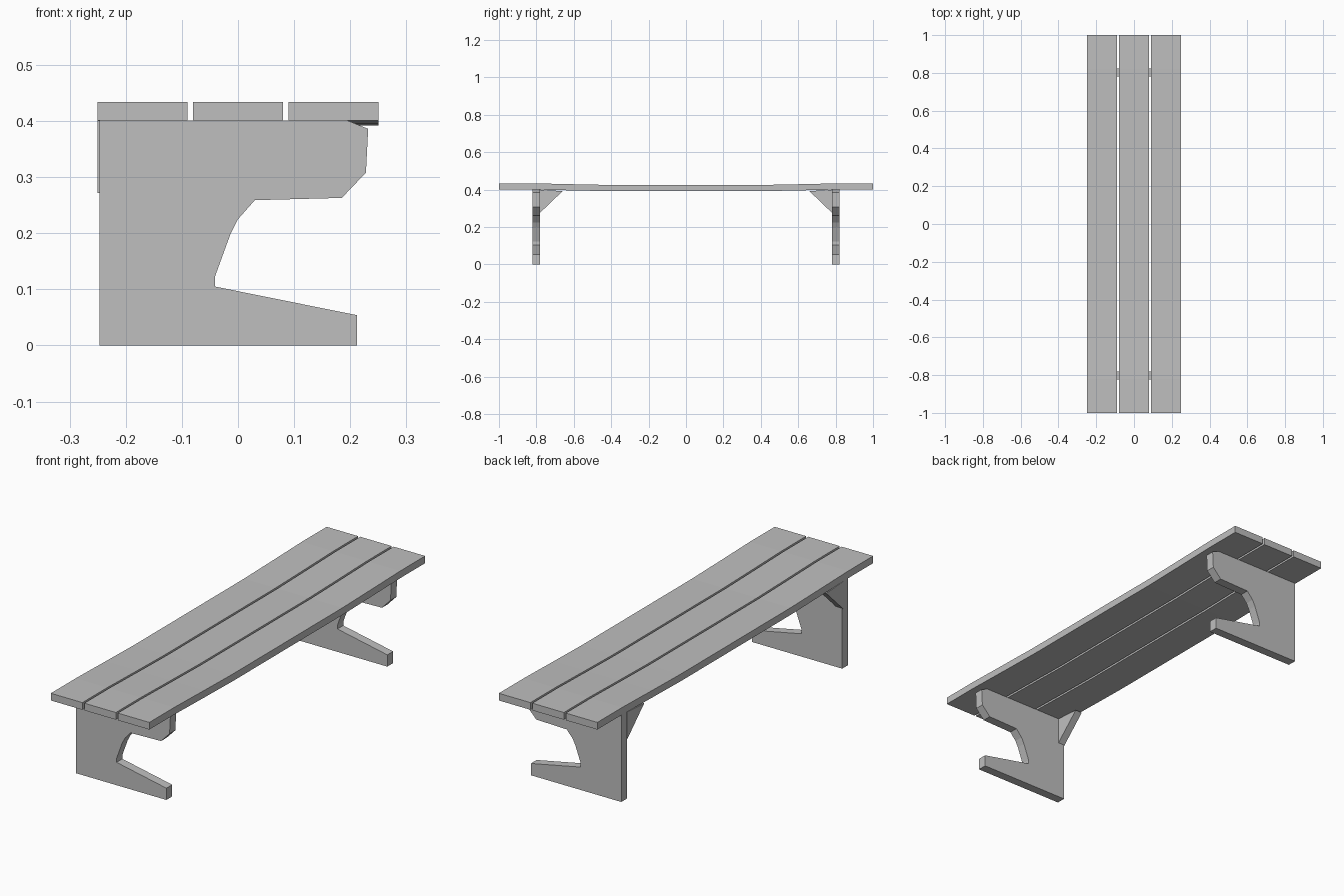
import bpy
import bmesh
from mathutils import Vector

cube = bpy.data.objects.get("Cube")
if cube:
    bpy.data.objects.remove(cube, do_unlink=True)

grey = bpy.data.materials.new("mid_grey")
grey.use_nodes = True
colour = (0.52, 0.52, 0.52, 1)
grey.diffuse_color = colour
grey.node_tree.nodes["Principled BSDF"].inputs["Base Color"].default_value = colour


def prism(name, outline, offset):
    """Extrude a flat outline of 3D points along an offset into a closed solid."""
    bm = bmesh.new()
    face = bm.faces.new([bm.verts.new(p) for p in outline])
    grown = bmesh.ops.extrude_face_region(bm, geom=[face], use_keep_orig=True)["geom"]
    moved = [g for g in grown if isinstance(g, bmesh.types.BMVert)]
    bmesh.ops.translate(bm, verts=moved, vec=Vector(offset))
    bmesh.ops.recalc_face_normals(bm, faces=bm.faces[:])
    mesh = bpy.data.meshes.new(name)
    bm.to_mesh(mesh)
    bm.free()
    mesh.materials.append(grey)
    obj = bpy.data.objects.new(name, mesh)
    bpy.context.collection.objects.link(obj)
    return obj


# Seat planks, sagging slightly between the legs
half = [(0.4, -0.009), (0.6, -0.005), (0.82, 0), (1, 0)]
sag = [(-y, z) for y, z in reversed(half)] + half
side = [(y, 0.401 + z) for y, z in sag] + [(y, 0.434 + z) for y, z in reversed(sag)]
for label, x in (("right", -0.25), ("middle", -0.08), ("left", 0.09)):
    prism(f"{label}_seat_plank", [(x, y, z) for y, z in side], (0.16, 0, 0))

# Cut-out leg panels, with a triangular brace on the inner side of each
leg = [(-0.247, 0), (0.212, 0), (0.212, 0.054), (-0.041, 0.105), (-0.041, 0.123),
       (-0.014, 0.197), (0, 0.225), (0.03, 0.259), (0.185, 0.263), (0.228, 0.308),
       (0.232, 0.386), (0.195, 0.401), (-0.247, 0.401)]
brace = [(0.785, 0.4), (0.66, 0.392), (0.785, 0.272)]
for label, s in (("front", -1), ("back", 1)):
    prism(f"{label}_leg", [(x, s * 0.78, z) for x, z in leg], (0, s * 0.042, 0))
    prism(f"{label}_brace", [(-0.25, s * y, z) for y, z in brace], (0.035, 0, 0))
